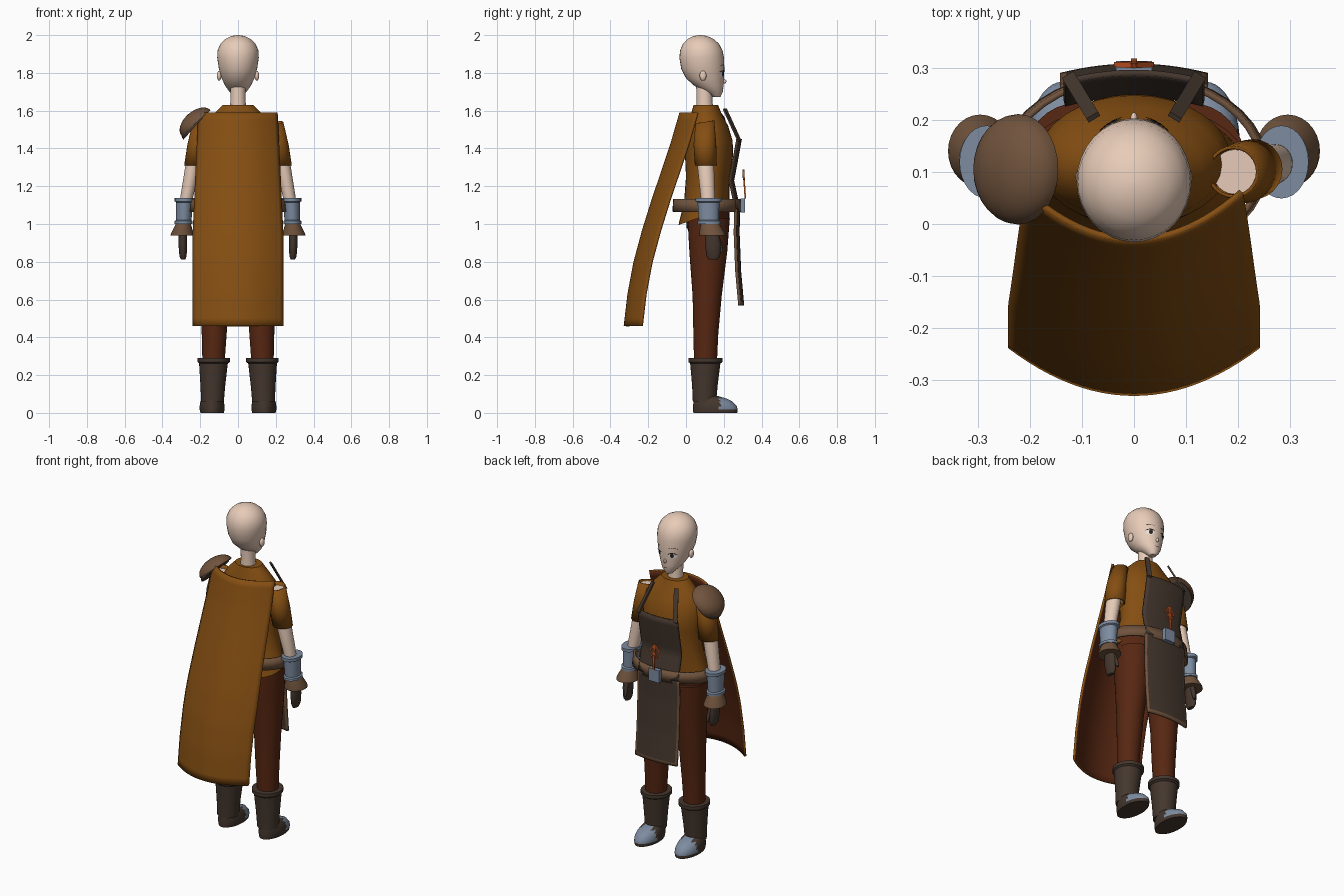
import bpy, bmesh, math
from mathutils import Matrix, Vector

if "Cube" in bpy.data.objects:
    bpy.data.objects.remove(bpy.data.objects["Cube"])


def mat(name, r, g, b):
    m = bpy.data.materials.new(name)
    m.diffuse_color = (r, g, b, 1)
    m.use_nodes = True
    m.node_tree.nodes["Principled BSDF"].inputs["Base Color"].default_value = m.diffuse_color
    return m


SKIN = mat("skin", .80, .60, .48)
OCHRE = mat("ochre cloth", .235, .077, .006)
RUST = mat("rust cloth", .095, .020, .006)
DARK = mat("dark leather", .058, .038, .027)
TAN = mat("tan leather", .165, .088, .047)
METAL = mat("blue grey metal", .205, .262, .352)
ORANGE = mat("orange", .55, .09, .017)
WHITE = mat("eye white", .85, .83, .80)
BLACK = mat("near black", .012, .010, .010)


def add(name, bm, *mats):
    me = bpy.data.meshes.new(name)
    bm.to_mesh(me)
    bm.free()
    for m in mats:
        me.materials.append(m)
    ob = bpy.data.objects.new(name, me)
    bpy.context.collection.objects.link(ob)
    return ob


def loft(name, mats, rings, n=32, cap=True, thick=0, rule=None):
    """Elliptical rings (cx, cy, z, rx, ry[, slope of z along y]) joined into a skin."""
    bm = bmesh.new()
    loops = []
    for cx, cy, z, rx, ry, *t in rings:
        loop = []
        for i in range(n):
            a = 2 * math.pi * i / n
            dy = ry * math.sin(a)
            loop.append(bm.verts.new((cx + rx * math.cos(a), cy + dy, z + (t[0] * dy if t else 0))))
        loops.append(loop)
    for a, b in zip(loops, loops[1:]):
        for i in range(n):
            j = (i + 1) % n
            bm.faces.new((a[i], a[j], b[j], b[i]))
    if cap:
        bm.faces.new(loops[0])
        bm.faces.new(loops[-1])
    bmesh.ops.recalc_face_normals(bm, faces=bm.faces)
    if rule:
        for f in bm.faces:
            f.material_index = rule(f.calc_center_median())
    ob = add(name, bm, *mats)
    if thick:
        s = ob.modifiers.new("thickness", 'SOLIDIFY')
        s.thickness = thick
    return ob


def sheet(name, mats, nu, nv, pos, thick, rule=None, inner=0):
    """Curved cloth panel: pos(u, v) with u in -1..1 and v in 0..1."""
    bm = bmesh.new()
    g = [[bm.verts.new(pos(2 * i / nu - 1, j / nv)) for i in range(nu + 1)] for j in range(nv + 1)]
    for j in range(nv):
        for i in range(nu):
            f = bm.faces.new((g[j][i], g[j + 1][i], g[j + 1][i + 1], g[j][i + 1]))
            if rule:
                f.material_index = rule(i, j)
    ob = add(name, bm, *mats)
    s = ob.modifiers.new("thickness", 'SOLIDIFY')
    s.thickness = thick
    s.material_offset = inner
    return ob


def along(pts, t):
    """Smoothly follow a short list of (y, z) points."""
    t *= len(pts) - 1
    i = min(int(t), len(pts) - 2)
    return Vector(pts[i]).lerp(Vector(pts[i + 1]), t - i)


def bar(name, m, a, b, w, d):
    """Flat strip from a to b, w wide and d thick."""
    a, b = Vector(a), Vector(b)
    bm = bmesh.new()
    bmesh.ops.create_cube(bm, size=1)
    rot = (b - a).to_track_quat('Z', 'Y').to_matrix().to_4x4()
    bm.transform(Matrix.Translation((a + b) / 2) @ rot @ Matrix.Diagonal((w, d, (b - a).length, 1)))
    return add(name, bm, m)


def dome(name, m, loc, scale, tilt=0, base=-1):
    bm = bmesh.new()
    bmesh.ops.create_uvsphere(bm, u_segments=28, v_segments=16, radius=1)
    for v in bm.verts:
        v.co.z = max(v.co.z, base)
    bm.transform(Matrix.Translation(loc) @ Matrix.Rotation(tilt, 4, 'Y') @ Matrix.Diagonal((*scale, 1)))
    return add(name, bm, m)


# Head and neck
HEAD = [(0, .162, 1.672, .018, .020), (0, .148, 1.70, .045, .047), (0, .122, 1.73, .067, .076),
        (0, .101, 1.77, .086, .100), (0, .089, 1.82, .101, .114), (0, .083, 1.88, .110, .118),
        (0, .081, 1.92, .108, .112), (0, .079, 1.955, .092, .095), (0, .077, 1.98, .066, .068),
        (0, .076, 1.995, .034, .036), (0, .076, 2.0, .008, .008)]
loft("head", [SKIN], HEAD)
loft("neck", [SKIN], [(0, .10, 1.56, .05, .05), (0, .098, 1.65, .04, .042), (0, .095, 1.76, .04, .042)])


def face_y(x, z):
    for a, b in zip(HEAD, HEAD[1:]):
        if a[2] <= z <= b[2]:
            t = (z - a[2]) / (b[2] - a[2])
            cy, rx, ry = (a[k] + (b[k] - a[k]) * t for k in (1, 3, 4))
            return cy + ry * math.sqrt(max(0, 1 - (x / rx) ** 2))


def mark(name, m, cx, cz, rx, rz, lift, bow=0):
    """Painted oval that follows the face."""
    bm = bmesh.new()
    vs = []
    for i in range(20):
        a = math.tau * i / 20
        x, z = cx - rx * math.cos(a), cz + rz * math.sin(a) - bow * math.cos(a) ** 2
        vs.append(bm.verts.new((x, face_y(x, z) + lift, z)))
    c = bm.verts.new((cx, face_y(cx, cz) + lift, cz))
    for i in range(20):
        bm.faces.new((c, vs[i], vs[(i + 1) % 20]))
    add(name, bm, m)


for s in (-1, 1):
    mark("eye_white", WHITE, s * .043, 1.795, .021, .015, .003)
    mark("iris", DARK, s * .041, 1.796, .010, .014, .005)
    mark("pupil", BLACK, s * .041, 1.796, .005, .008, .006)
    mark("upper_lash", BLACK, s * .044, 1.811, .024, .003, .006, .007)
    mark("eyebrow", BLACK, s * .045, 1.842, .022, .0015, .004, .005)
    dome("ear", SKIN, (s * .100, .09, 1.785), (.012, .018, .026))
mark("mouth", BLACK, 0, 1.715, .014, .0015, .004)
dome("nose", SKIN, (0, .200, 1.755), (.007, .014, .012))

# Tunic, hips and belt
loft("tunic", [OCHRE], [(0, .09, 1.04, .225, .13, .35), (0, .11, 1.12, .205, .12), (0, .115, 1.25, .172, .115),
                        (0, .122, 1.36, .182, .127), (0, .122, 1.44, .186, .125), (0, .115, 1.52, .172, .108),
                        (0, .108, 1.58, .130, .082), (0, .105, 1.63, .080, .065)])
loft("hips", [RUST], [(0, .115, .93, .10, .075), (0, .115, .98, .205, .112), (0, .115, 1.09, .215, .117)])
loft("belt", [TAN], [(0, .11, 1.065, .258, .182), (0, .11, 1.132, .25, .178)], 40, False, .012)
bar("buckle", METAL, (0, .30, 1.06), (0, .30, 1.135), .07, .025)

# Apron with bib, border, straps and arrow ornament
BIB = [(.296, 1.45), (.276, 1.34), (.255, 1.23), (.270, 1.16), (.288, 1.08)]
SKIRT = [(.286, 1.08), (.284, .95), (.292, .75), (.308, .57)]


def panel(path, w):
    def pos(u, v):
        y, z = along(path, v)
        return (-u * w, y - .018 * u * u, z)
    return pos


sheet("apron_bib", [DARK, TAN], 12, 12, panel(BIB, .135), .012)
sheet("apron_skirt", [DARK, TAN], 24, 30, panel(SKIRT, .142), .014,
      lambda i, j: int(i in (0, 23) or j == 29))
for s in (-1, 1):
    bar("apron_strap", DARK, (s * .125, .283, 1.44), (s * .078, .205, 1.61), .026, .010)
    bar("arrow_barb", ORANGE, (0, .304, 1.285), (s * .035, .306, 1.235), .010, .008)
    bar("arrow_fork", ORANGE, (0, .308, 1.245), (s * .022, .308, 1.205), .008, .008)
bar("arrow_shaft", ORANGE, (0, .304, 1.285), (0, .314, 1.135), .012, .008)

# Cape: ochre outside, rust lining
CAPE = [(-.035, 1.59), (-.078, 1.44), (-.128, 1.29), (-.182, 1.13), (-.232, .97), (-.278, .80), (-.310, .63), (-.33, .46)]


def cape_pos(u, v):
    y, z = along(CAPE, v)
    return (u * (.21 + .032 * min(1, 1.6 * v)), y + .092 * u * u, z)


cape = sheet("cape", [OCHRE, RUST], 24, 28, cape_pos, .012, None, 1)
cape.modifiers["thickness"].material_offset_rim = 0

# Arms, legs and their gear, on both sides
for s in (-1, 1):
    loft("sleeve", [OCHRE], [(s * .228, .105, 1.31, .057, .058), (s * .214, .10, 1.42, .054, .060),
                             (s * .190, .10, 1.54, .050, .050, .15)], 24, False, .006)
    loft("arm", [SKIN], [(s * .286, .125, 1.00, .026, .030), (s * .270, .115, 1.15, .034, .038),
                         (s * .240, .105, 1.30, .040, .044), (s * .193, .10, 1.525, .042, .043)], 24)
    loft("bracer", [METAL], [(s * .288, .122, 1.00, .048, .062), (s * .288, .122, 1.015, .048, .062),
                             (s * .287, .121, 1.02, .041, .053), (s * .284, .119, 1.115, .044, .058),
                             (s * .283, .119, 1.12, .052, .070), (s * .283, .119, 1.138, .052, .070)], 28)
    loft("glove_cuff", [TAN], [(s * .295, .140, .938, .062, .070), (s * .295, .138, .950, .060, .068),
                               (s * .290, .128, 1.00, .040, .050)], 28)
    loft("glove", [DARK], [(s * .290, .145, .812, .012, .024), (s * .291, .145, .83, .019, .036),
                           (s * .292, .142, .89, .023, .042), (s * .292, .138, .96, .022, .034)], 20)
    loft("thumb", [DARK], [(s * .278, .190, .848, .007, .008), (s * .280, .182, .88, .011, .012),
                           (s * .285, .165, .93, .012, .014)], 12)
    loft("trouser_leg", [RUST], [(s * .130, .103, .25, .058, .060), (s * .126, .105, .42, .066, .066),
                                 (s * .122, .112, .62, .075, .077), (s * .113, .118, .85, .095, .100),
                                 (s * .110, .120, 1.03, .103, .112)])
    loft("boot", [DARK], [(s * .135, .098, .06, .060, .062), (s * .133, .100, .15, .066, .068),
                          (s * .130, .102, .262, .076, .080), (s * .128, .103, .27, .086, .091),
                          (s * .128, .103, .29, .086, .091), (s * .128, .103, .291, .070, .074)], 28)
    loft("shoe", [DARK, METAL], [(s * .137, .155, 0, .062, .116), (s * .137, .155, .018, .066, .118),
                                 (s * .137, .153, .035, .066, .116), (s * .137, .143, .06, .062, .103),
                                 (s * .136, .127, .076, .055, .087), (s * .135, .107, .09, .048, .060)],
         40, rule=lambda c: int(c.y > .178 and c.z > .018))

# Shoulder guard on one side
dome("shoulder_guard", TAN, (-.222, .105, 1.535), (.102, .106, .062), -.72, 0)
dome("shoulder_guard_lower", DARK, (-.226, .105, 1.518), (.095, .098, .050), -.85, 0)

# Smooth shading with crisp edges
for ob in bpy.context.scene.objects:
    ob.select_set(True)
    bpy.context.view_layer.objects.active = ob
bpy.ops.object.shade_smooth_by_angle(angle=math.radians(40))
